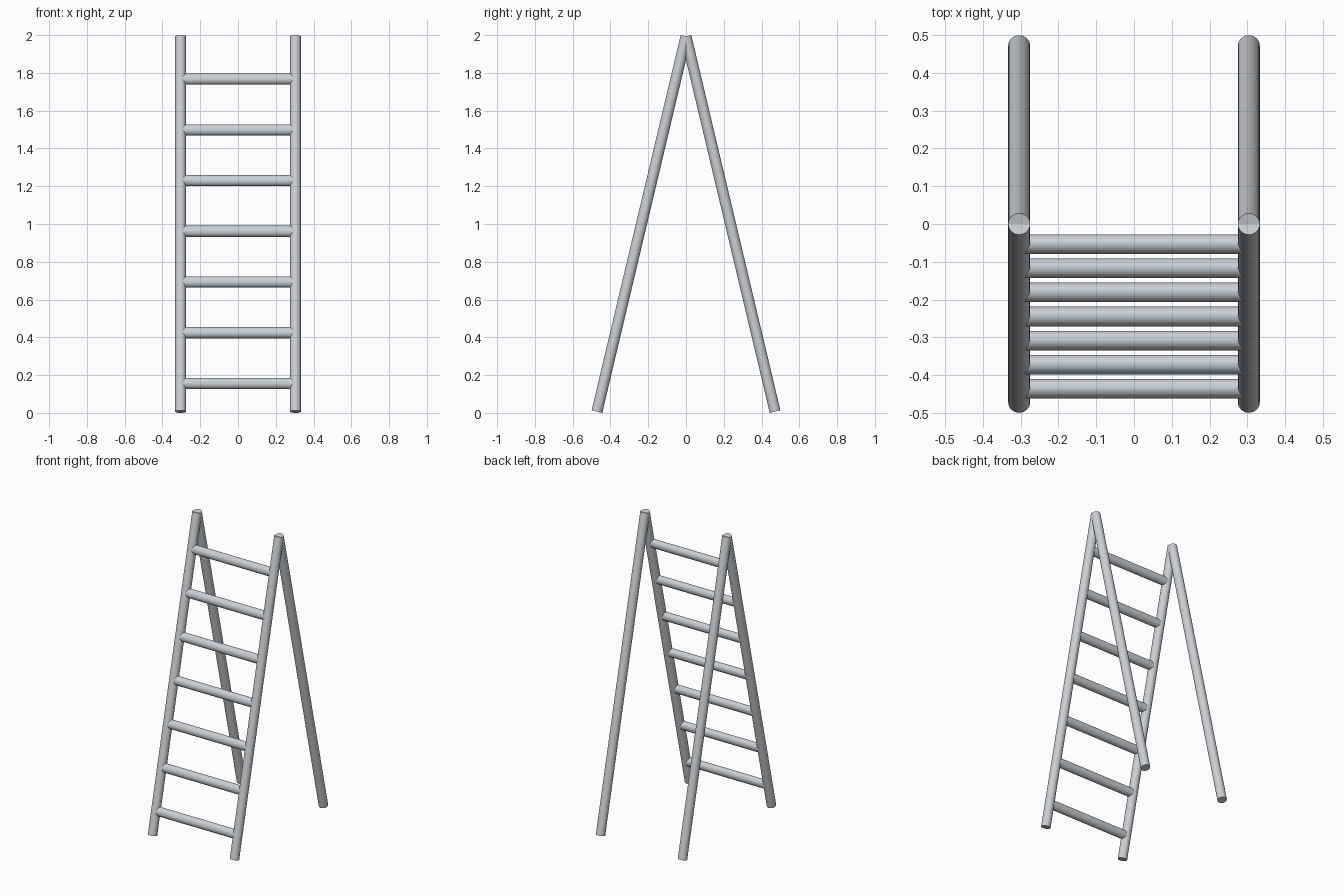
import bpy, math
from mathutils import Vector

if "Cube" in bpy.data.objects:
    bpy.data.objects.remove(bpy.data.objects["Cube"])

metal = bpy.data.materials.new("light_grey_metal")
metal.diffuse_color = (0.60, 0.63, 0.66, 1)
metal.use_nodes = True
metal.node_tree.nodes["Principled BSDF"].inputs["Base Color"].default_value = metal.diffuse_color

R = 0.029                       # rail radius
X = 0.304                       # rail offset from the centre
TOP, FOOT = Vector((0, 1.9933)), Vector((0.4715, 0.0067))   # (y, z) of rail axis ends
TILT = math.atan2(FOOT.x - TOP.x, TOP.y - FOOT.y)


def rod(name, a, b, roll_scale=(1, 1), radius=R):
    """Smooth capped cylinder from a to b."""
    a, b = Vector(a), Vector(b)
    bpy.ops.mesh.primitive_cylinder_add(vertices=32, radius=radius, depth=(b - a).length)
    ob = bpy.context.object
    ob.name = name
    for v in ob.data.vertices:
        v.co.x *= roll_scale[0]
        v.co.y *= roll_scale[1]
    ob.location = (a + b) / 2
    ob.rotation_mode = 'QUATERNION'
    ob.rotation_quaternion = (b - a).to_track_quat('Z', 'Y')
    ob.data.materials.append(metal)
    bpy.ops.object.shade_smooth_by_angle(angle=math.radians(40))
    return ob


# Rails: front pair carries the rungs, back pair is the prop
for side, sx in (("left", -1), ("right", 1)):
    for part, sy in (("front_rail", -1), ("back_leg", 1)):
        rod(f"{part}_{side}", (sx * X, sy * FOOT.x, FOOT.y), (sx * X, 0, TOP.y))

# Rungs: slightly oval, taller along the rail than deep
for i in range(7):
    z = 0.156 + i * 0.2685
    y = -(TOP.y - z) * math.tan(TILT)
    ob = rod(f"rung_{i + 1}", (-X, y, z), (X, y, z))
    ob.rotation_mode = 'XYZ'
    ob.rotation_euler = (0, math.pi / 2, 0)
    for v in ob.data.vertices:
        # local x is vertical, local y is depth; lean the oval with the rail
        h, d = v.co.x * 1.02, v.co.y * 0.89
        v.co.x = h * math.cos(TILT) + d * math.sin(TILT)
        v.co.y = d * math.cos(TILT) - h * math.sin(TILT)
